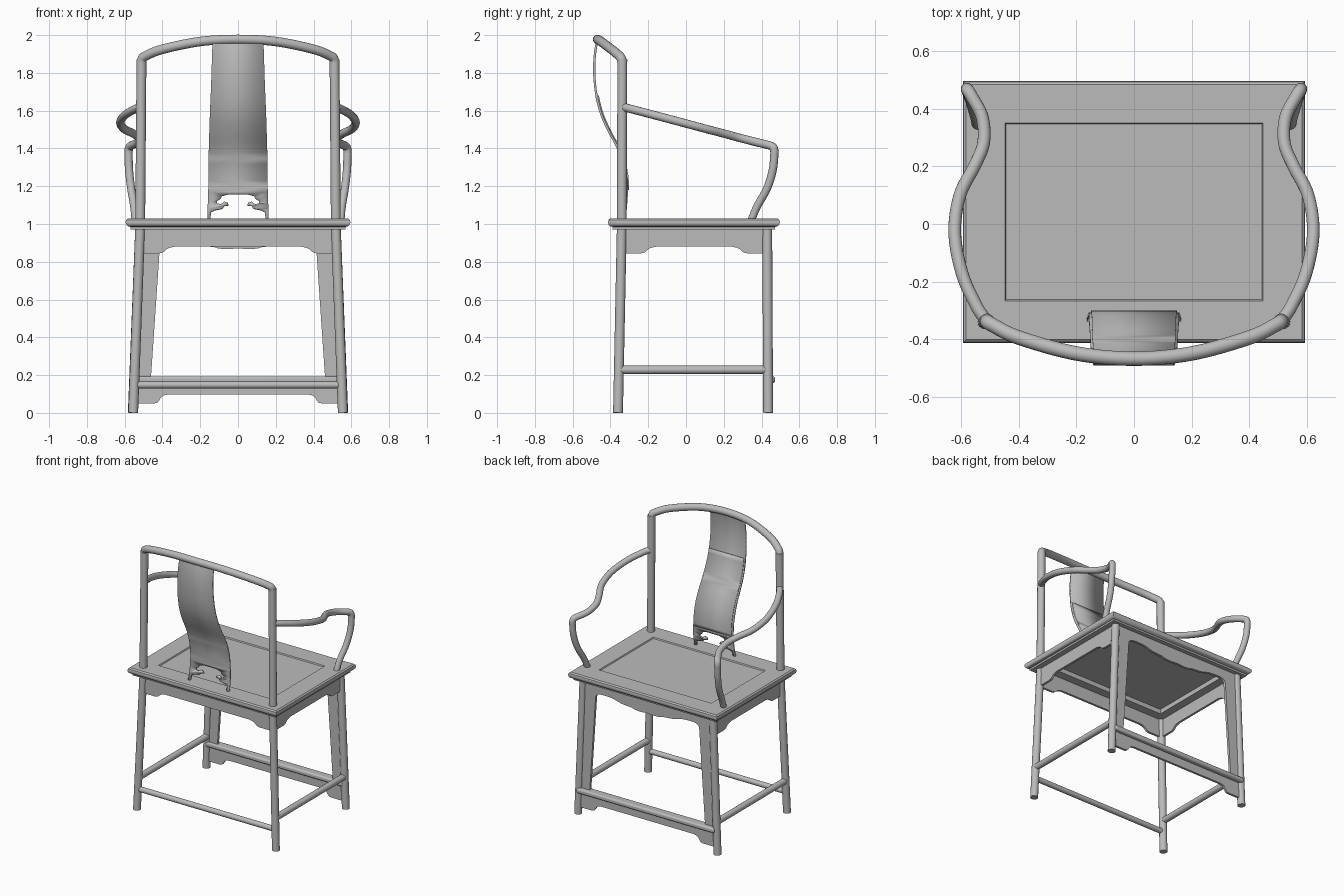
import bpy, bmesh, math
from mathutils import Vector

cube = bpy.data.objects.get("Cube")
if cube:
    bpy.data.objects.remove(cube)

wood = bpy.data.materials.new("grey_wood")
wood.use_nodes = True
grey = (0.5, 0.5, 0.5, 1)
wood.diffuse_color = grey
wood.node_tree.nodes["Principled BSDF"].inputs["Base Color"].default_value = grey


def finish(name, bm, angle=35):
    """Turn a bmesh into a smooth shaded object."""
    bmesh.ops.recalc_face_normals(bm, faces=bm.faces)
    mesh = bpy.data.meshes.new(name)
    bm.to_mesh(mesh)
    bm.free()
    mesh.materials.append(wood)
    ob = bpy.data.objects.new(name, mesh)
    bpy.context.collection.objects.link(ob)
    bpy.ops.object.select_all(action='DESELECT')
    ob.select_set(True)
    bpy.context.view_layer.objects.active = ob
    bpy.ops.object.shade_smooth_by_angle(angle=math.radians(angle))
    return ob


def spline(points, steps=8):
    """Catmull-Rom interpolation through points."""
    p = [Vector(q) for q in points]
    p = [2 * p[0] - p[1]] + p + [2 * p[-1] - p[-2]]
    out = []
    for a, b, c, d in zip(p, p[1:], p[2:], p[3:]):
        for i in range(steps):
            t = i / steps
            out.append(0.5 * (2 * b + (c - a) * t + (2 * a - 5 * b + 4 * c - d) * t * t
                              + (3 * b - a - 3 * c + d) * t ** 3))
    return out + [p[-2]]


def tube(name, path, radius, sides=16):
    """Sweep a circle along a path; radius may be a (start, end) pair."""
    path = [Vector(q) for q in path]
    r0, r1 = radius if isinstance(radius, tuple) else (radius, radius)
    bm, rings, normal = bmesh.new(), [], None
    for i, q in enumerate(path):
        t = (path[min(i + 1, len(path) - 1)] - path[max(i - 1, 0)]).normalized()
        if normal is None:
            normal = t.orthogonal()
        normal = (normal - t * normal.dot(t)).normalized()
        side = t.cross(normal)
        r = r0 + (r1 - r0) * i / (len(path) - 1)
        angles = [math.tau * k / sides for k in range(sides)]
        rings.append([bm.verts.new(q + r * (math.cos(a) * normal + math.sin(a) * side)) for a in angles])
    for a, b in zip(rings, rings[1:]):
        for k in range(sides):
            bm.faces.new((a[k], a[k - 1], b[k - 1], b[k]))
    bm.faces.new(rings[0])
    bm.faces.new(rings[-1])
    return finish(name, bm)


def board(name, outline, thick, place):
    """Extrude a flat (u, z) outline; place maps (u, z, depth) to space."""
    bm = bmesh.new()
    a = [bm.verts.new(place(u, z, -thick / 2)) for u, z in outline]
    b = [bm.verts.new(place(u, z, thick / 2)) for u, z in outline]
    bm.faces.new(a)
    bm.faces.new(b)
    for i in range(len(a)):
        bm.faces.new((a[i - 1], a[i], b[i], b[i - 1]))
    return finish(name, bm)


def mirrored(half):
    """Complete a right-half outline with its mirror image."""
    return half + [(-u, z) for u, z in reversed(half)]


def bracket(half, top, low, high):
    """Half outline of an apron with stepped ends."""
    steps = spline([(half - 0.1, low, 0), (half - 0.12, low + 0.006, 0), (half - 0.145, high - 0.009, 0),
                    (half - 0.18, high, 0)], 4)
    return mirrored([(half, top), (half, low)] + [(s.x, s.y) for s in steps])


# Seat frame with rounded edge and sunken panel
bm = bmesh.new()
profile = [(0.15, 1.022), (0.146, 1.03), (0.012, 1.03), (0.003, 1.022), (0, 1.009), (0.003, 0.997),
           (0.012, 0.988), (0.025, 0.985), (0.025, 0.972), (0.14, 0.972), (0.14, 1.005)]
rings = []
for d, z in profile:
    x, back, front = 0.595 - d, -0.413 + d, 0.497 - d
    rings.append([bm.verts.new(c) for c in ((-x, back, z), (x, back, z), (x, front, z), (-x, front, z))])
for a, b in zip(rings, rings[1:]):
    for k in range(4):
        bm.faces.new((a[k - 1], a[k], b[k], b[k - 1]))
bm.faces.new(rings[0])
bm.faces.new(rings[-1])
finish("seat", bm)

# Legs, back posts, arms and side rails, once for each side
for s, side in ((1, "left"), (-1, "right")):
    tube(side + "_back_post", [(s * 0.555, -0.36, 0), (s * 0.518, -0.34, 0.98), (s * 0.511, -0.337, 1.87)], 0.026)
    tube(side + "_front_leg", [(s * 0.557, 0.435, 0), (s * 0.518, 0.43, 0.98)], 0.026)
    arm = spline([(0.515, -0.335, 1.62), (0.55, -0.28, 1.606), (0.598, -0.17, 1.577), (0.623, -0.03, 1.54),
                  (0.605, 0.1, 1.505), (0.555, 0.2, 1.479), (0.523, 0.28, 1.457), (0.527, 0.37, 1.434),
                  (0.565, 0.445, 1.415), (0.577, 0.464, 1.402), (0.58, 0.469, 1.375)])
    tube(side + "_arm", [(s * p.x, p.y, p.z) for p in arm], 0.022)
    support = spline([(0.58, 0.469, 1.385), (0.577, 0.46, 1.29), (0.566, 0.43, 1.19),
                      (0.55, 0.375, 1.09), (0.543, 0.342, 1.01)])
    tube(side + "_arm_support", [(s * p.x, p.y, p.z) for p in support], (0.022, 0.02))
    tube(side + "_stretcher", [(s * 0.547, -0.355, 0.228), (s * 0.547, 0.434, 0.228)], 0.022)
    board(side + "_apron", bracket(0.38, 0.975, 0.845, 0.88), 0.016,
          lambda u, z, d: (s * 0.522 + d, u + 0.043, z))
    # Upright panel beside each front leg
    board(side + "_front_panel", [(s * 0.545, 0.17), (s * 0.462, 0.17), (s * 0.415, 0.86), (s * 0.52, 0.86)],
          0.018, lambda u, z, d: (u, 0.432 + d, z))

# Curved top rail joining the back posts
half_rail = [(0.511, -0.337, 1.845), (0.508, -0.341, 1.872), (0.49, -0.352, 1.889), (0.4, -0.395, 1.925),
             (0.2, -0.45, 1.966)]
rail = half_rail + [(0, -0.468, 1.977)] + [(-x, y, z) for x, y, z in reversed(half_rail)]
tube("top_rail", spline(rail), 0.025)

# Back and front aprons
board("back_apron", bracket(0.515, 0.975, 0.845, 0.88), 0.016, lambda u, z, d: (u, -0.342 + d, z))
arch = spline([(0.415, 0.86, 0), (0.408, 0.89, 0), (0.37, 0.905, 0), (0.28, 0.903, 0), (0.21, 0.885, 0),
               (0.13, 0.878, 0), (0.1, 0.87, 0), (0.05, 0.867, 0), (0, 0.872, 0)], 4)
board("front_apron", mirrored([(0.518, 0.975), (0.522, 0.86)] + [(p.x, p.y) for p in arch[:-1]]),
      0.018, lambda u, z, d: (u, 0.432 + d, z))

# Low rails: back stretcher, footrest and the apron under it
tube("back_stretcher", [(-0.55, -0.357, 0.148), (0.55, -0.357, 0.148)], 0.019)
foot = board("footrest", mirrored([(0.55, 0.158), (0.55, 0.193)]), 0.065, lambda u, z, d: (u, 0.439 + d, z))
bevel = foot.modifiers.new("rounded", 'BEVEL')
bevel.width, bevel.segments = 0.012, 3
board("foot_apron", bracket(0.545, 0.165, 0.05, 0.098), 0.016, lambda u, z, d: (u, 0.434 + d, z))

# S-curved splat
curve = spline([(-0.335, 1.02, 0), (-0.318, 1.1, 0), (-0.314, 1.2, 0), (-0.326, 1.3, 0), (-0.36, 1.4, 0),
                (-0.408, 1.49, 0), (-0.448, 1.58, 0), (-0.474, 1.68, 0), (-0.486, 1.8, 0), (-0.482, 1.9, 0),
                (-0.47, 1.97, 0)])


def bend(z):
    for a, b in zip(curve, curve[1:]):
        if z <= b.y:
            return a.x + (b.x - a.x) * (z - a.y) / (b.y - a.y)
    return curve[-1].x


def curved_plate(name, outline, thick, shift):
    """Slice a flat outline into rows, bend it and give it thickness."""
    bm = bmesh.new()
    bm.faces.new([bm.verts.new((x, 0, z)) for x, z in outline])
    for i in range(1, 32):
        geom = bm.verts[:] + bm.edges[:] + bm.faces[:]
        bmesh.ops.bisect_plane(bm, geom=geom, plane_co=(0, 0, 1.02 + 0.03 * i), plane_no=(0, 0, 1))
    for v in bm.verts:
        v.co.y = bend(v.co.z) + shift
    ob = finish(name, bm)
    solid = ob.modifiers.new("thickness", 'SOLIDIFY')
    solid.thickness, solid.offset = thick, 0


cloud = [(0.148, 1.02), (0.142, 1.062), (0.12, 1.073), (0.085, 1.08), (0.07, 1.095), (0.05, 1.097),
         (0.053, 1.112), (0.072, 1.118), (0.09, 1.105), (0.11, 1.108), (0.112, 1.122), (0.095, 1.13),
         (0.085, 1.147), (0.05, 1.157)]
edge = [(0.135, 1.965), (0.142, 1.75), (0.15, 1.55), (0.156, 1.35), (0.157, 1.2), (0.163, 1.02)]
curved_plate("splat", mirrored(edge + cloud), 0.012, 0)
curved_plate("splat_panel", mirrored([(0.137, 1.68), (0.144, 1.5), (0.149, 1.18)]), 0.008, 0.009)
